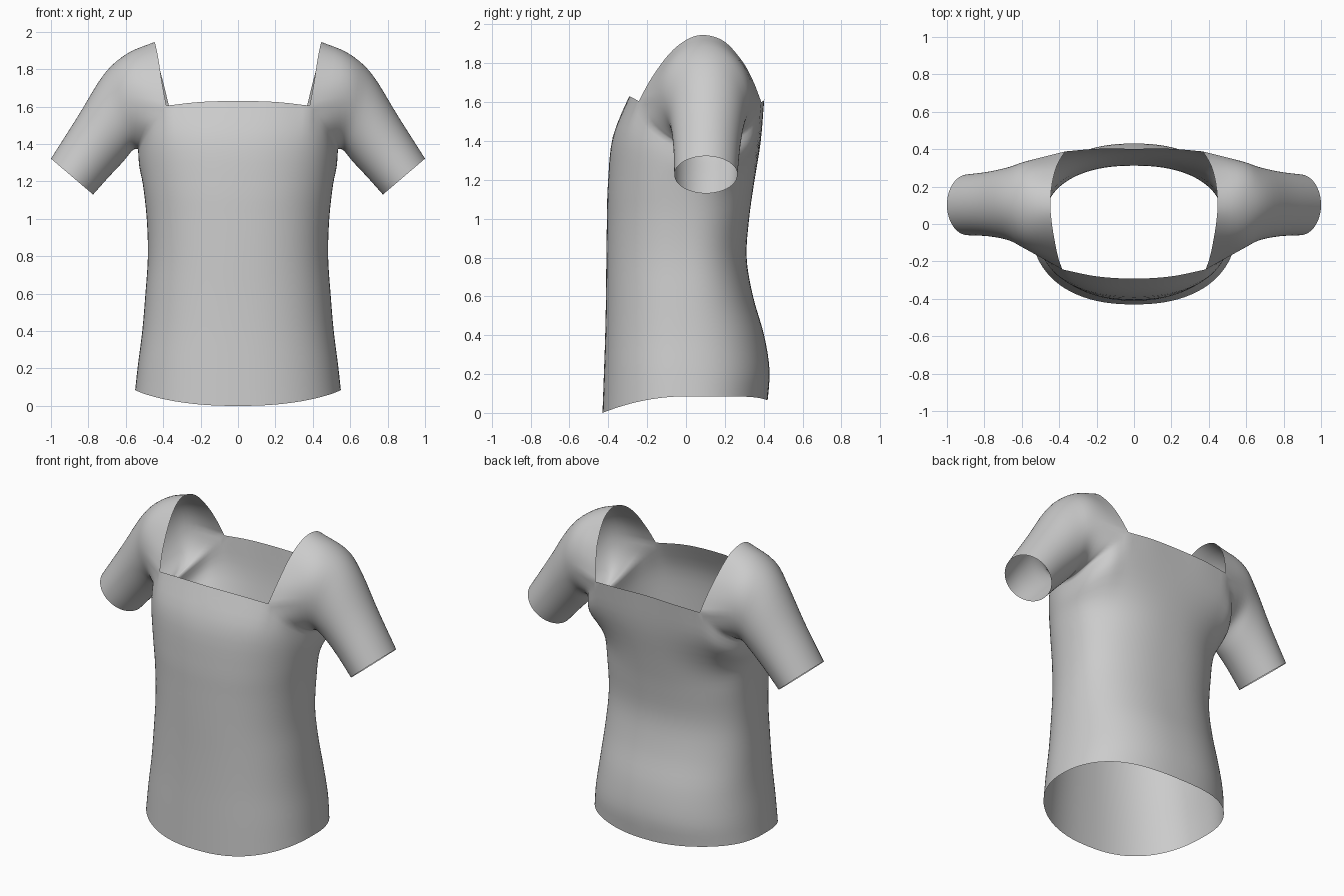
import bpy, bmesh
from math import sin, cos, radians, copysign
from mathutils import Vector as V

if "Cube" in bpy.data.objects:
    bpy.data.objects.remove(bpy.data.objects["Cube"])

K = 5  # samples per control span


def spline(pts, k=K):
    """Catmull-Rom through pts; ends on x = 0 are treated as mirrored."""
    p = [V(q) for q in pts]

    def ghost(a, b):
        return V((-b.x, b.y, b.z)) if abs(a.x) < 1e-6 else 2 * a - b
    p = [ghost(p[0], p[1])] + p + [ghost(p[-1], p[-2])]
    out = []
    for i in range(1, len(p) - 2):
        a, b, c, d = p[i - 1:i + 3]
        for j in range(k):
            t = j / k
            out.append(0.5 * (2 * b + (c - a) * t + (2 * a - 5 * b + 4 * c - d) * t * t
                              + (3 * b - a - 3 * c + d) * t ** 3))
    return out + [p[-2].copy()]


def loft(bm, rings, closed, k=4):
    """Skin through a list of equal-length rings, smoothed along the length."""
    cols = [spline([tuple(r[i]) for r in rings], k) for i in range(len(rings[0]))]
    vs = [[bm.verts.new(q) for q in c] for c in cols]
    n = len(vs)
    for i in range(n if closed else n - 1):
        a, b = vs[i], vs[(i + 1) % n]
        for j in range(len(a) - 1):
            bm.faces.new((a[j], b[j], b[j + 1], a[j + 1]))


# Half-torso stations run from front centre round the side to back centre
PHI = [-90, -68, -47, -30, -14, 5, 24, 36, 50, 70, 90]
phis = [q.y for q in spline([(1, a, 0) for a in PHI])]


def torso_ring(z, a, front, back, hem=False):
    ring = []
    for ph in phis:
        c, s = max(0, cos(radians(ph))), sin(radians(ph))
        if abs(abs(ph) - 90) < 1e-4:
            c = 0
        y = copysign(abs(s) ** 0.87, s)
        x = a * c ** 0.87
        zz = z
        if hem:  # hem dips at the front, slightly at the back
            zz = 0.085 * (1 - max(0, -y) ** 2) - 0.02 * max(0, y) ** 8
        ring.append(V((x, y * (front if s < 0 else back), zz)))
    return ring


# Top edge: front neckline, lower armhole, back neckline
neck_front = [(0, -.292, 1.63), (.2, -.28, 1.625), (.383, -.243, 1.605)]
armhole = [neck_front[-1], (.465, -.195, 1.5), (.52, -.07, 1.405), (.535, .08, 1.375),
           (.52, .22, 1.41), (.46, .335, 1.49), (.368, .388, 1.6)]
neck_back = [armhole[-1], (.2, .402, 1.61), (0, .402, 1.615)]
low = spline(armhole)
top_edge = spline(neck_front)[:-1] + low[:-1] + spline(neck_back)
chest = spline([(0, -.377, 1.42), (.2, -.36, 1.42), (.37, -.30, 1.41), (.47, -.205, 1.36),
                (.52, -.07, 1.30), (.527, .08, 1.28), (.512, .22, 1.31), (.455, .32, 1.36),
                (.36, .362, 1.40), (.2, .38, 1.40), (0, .385, 1.40)])

bm = bmesh.new()
rings = [torso_ring(0, .55, .43, .42, True)]
for args in [(.22, .535, .422, .43), (.4, .512, .416, .402), (.6, .495, .412, .345),
             (.8, .482, .41, .312), (1.0, .488, .407, .325), (1.18, .508, .402, .35)]:
    rings.append(torso_ring(*args))
loft(bm, rings + [chest, top_edge], False)

# Sleeve: shoulder arch plus lower armhole, lofted down to the cuff
arch = spline([armhole[0], (.405, -.18, 1.72), (.425, -.085, 1.85), (.44, .01, 1.925),
               (.447, .1, 1.945), (.44, .2, 1.91), (.42, .29, 1.81), (.395, .345, 1.71),
               armhole[-1]])
root = arch[:-1] + low[::-1][:-1]
ANG = [180 - 22.5 * i for i in range(9)] + [-30 * i for i in range(1, 7)]
angs = [ANG[i] + (ANG[i + 1] - ANG[i]) * j / K for i in range(14) for j in range(K)]


def sleeve_ring(top, bottom, y0, y1):
    t, b = V((top[0], 0, top[1])), V((bottom[0], 0, bottom[1]))
    mid, up = (t + b) / 2, (t - b) / 2
    return [mid + up * sin(radians(a)) + V((0, (y0 + y1) / 2 + (y1 - y0) / 2 * cos(radians(a)), 0))
            for a in angs]


loft(bm, [root,
          sleeve_ring((.59, 1.885), (.565, 1.365), -.135, .335),
          sleeve_ring((.715, 1.775), (.615, 1.305), -.088, .305),
          sleeve_ring((.855, 1.55), (.69, 1.225), -.066, .28),
          sleeve_ring((1.0, 1.322), (.775, 1.13), -.06, .265)], True)

bmesh.ops.remove_doubles(bm, verts=bm.verts, dist=0.0005)
bmesh.ops.recalc_face_normals(bm, faces=bm.faces)
# Make the open shell face outward (hem front looks toward -y)
probe = min(bm.faces, key=lambda f: (f.calc_center_median() - V((0, -.41, .8))).length)
if probe.normal.y > 0:
    bmesh.ops.reverse_faces(bm, faces=bm.faces)
for f in bm.faces:
    f.smooth = True

# Shirt: half shell mirrored across x
mesh = bpy.data.meshes.new("shirt")
bm.to_mesh(mesh)
bm.free()
shirt = bpy.data.objects.new("shirt", mesh)
bpy.context.collection.objects.link(shirt)
mirror = shirt.modifiers.new("mirror", 'MIRROR')
mirror.use_axis = (True, False, False)
mirror.merge_threshold = 0.001
